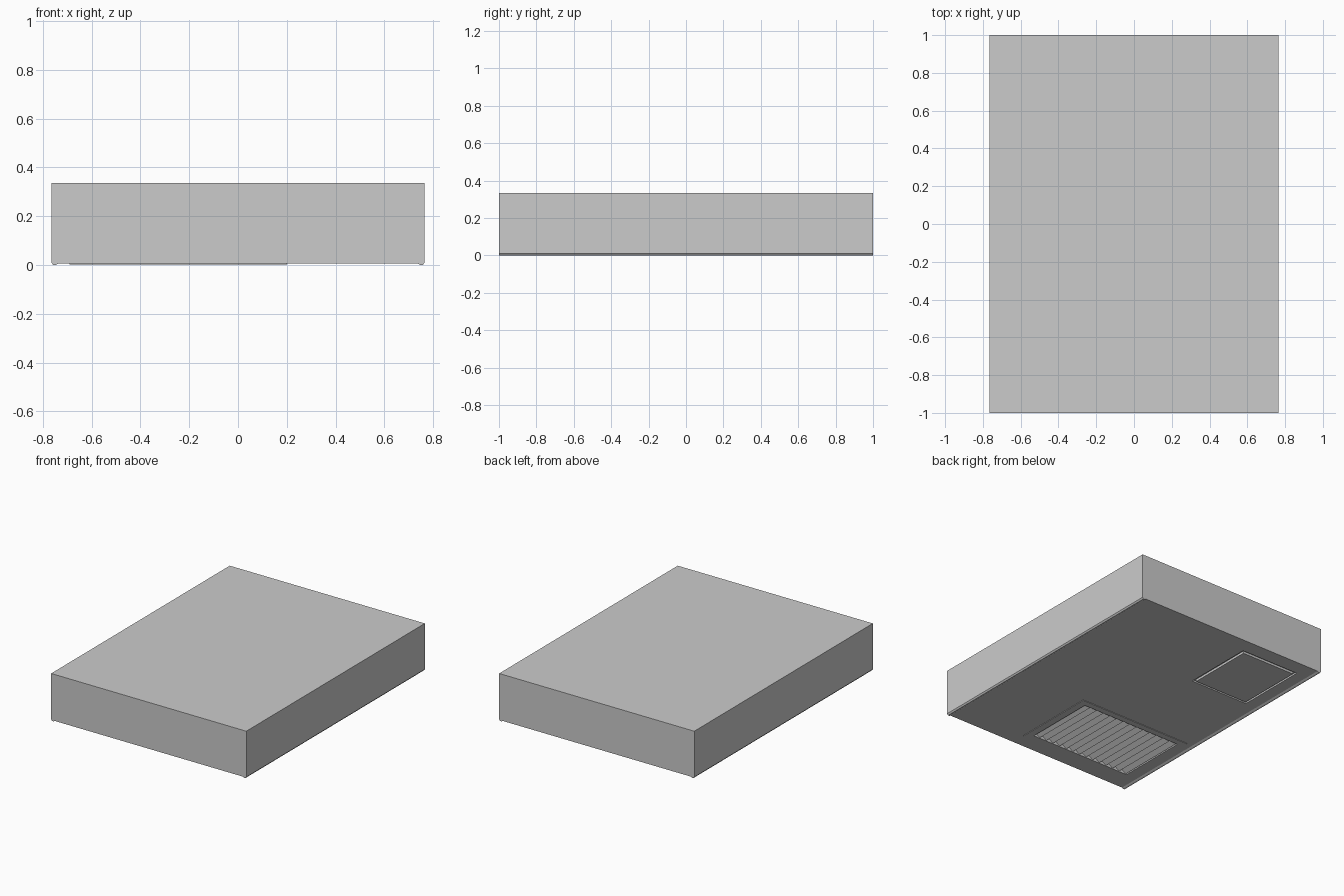
import bpy, bmesh, math
from mathutils import Matrix

if "Cube" in bpy.data.objects:
    bpy.data.objects.remove(bpy.data.objects["Cube"])

FLOOR = 0.006   # height of the flat underside


def finish(name, bm):
    bmesh.ops.recalc_face_normals(bm, faces=bm.faces)
    mesh = bpy.data.meshes.new(name)
    bm.to_mesh(mesh)
    bm.free()
    obj = bpy.data.objects.new(name, mesh)
    bpy.context.collection.objects.link(obj)
    return obj


def add_box(bm, x0, x1, y0, y1, z0, z1, tilt=0.0):
    m = (Matrix.Translation(((x0 + x1) / 2, (y0 + y1) / 2, (z0 + z1) / 2))
         @ Matrix.Rotation(tilt, 4, 'Y')
         @ Matrix.Diagonal((x1 - x0, y1 - y0, z1 - z0, 1)))
    bmesh.ops.create_cube(bm, size=1, matrix=m)


def add_frame(bm, x0, x1, y0, y1, wx, wy, z0, z1):
    add_box(bm, x0, x0 + wx, y0, y1, z0, z1)
    add_box(bm, x1 - wx, x1, y0, y1, z0, z1)
    add_box(bm, x0 + wx, x1 - wx, y0, y0 + wy, z0, z1)
    add_box(bm, x0 + wx, x1 - wx, y1 - wy, y1, z0, z1)


# Casing: cross-section with a small chamfered rail along each long side
half = [(0.765, 0.335), (0.765, 0.010), (0.757, 0.0), (0.747, 0.0), (0.736, FLOOR)]
profile = half + [(-x, z) for x, z in reversed(half)]
bm = bmesh.new()
face = bm.faces.new([bm.verts.new((x, -1, z)) for x, z in profile])
ext = bmesh.ops.extrude_face_region(bm, geom=[face])
bmesh.ops.translate(bm, vec=(0, 2, 0),
                    verts=[v for v in ext['geom'] if isinstance(v, bmesh.types.BMVert)])
casing = finish("casing", bm)

# Pockets in the underside for the vent and the access panel
bm = bmesh.new()
add_box(bm, -0.65, 0.145, -0.845, -0.325, -0.05, 0.045)
add_box(bm, -0.65, -0.19, 0.37, 0.89, -0.05, 0.018)
cutter = finish("pocket_cutter", bm)
cutter.hide_render = True
cutter.hide_viewport = True
mod = casing.modifiers.new("pockets", 'BOOLEAN')
mod.operation = 'DIFFERENCE'
mod.solver = 'EXACT'
mod.object = cutter

# Vent surround
bm = bmesh.new()
add_frame(bm, -0.69, 0.20, -0.89, -0.28, 0.045, 0.045, 0.002, 0.009)
finish("vent_frame", bm)

# Tilted vent slats running front to back
bm = bmesh.new()
count = 14
pitch = 0.795 / count
for i in range(count):
    x = -0.65 + (i + 0.5) * pitch
    add_box(bm, x - 0.022, x + 0.022, -0.845, -0.325, 0.017, 0.023,
            tilt=math.radians(-35))
finish("vent_slats", bm)

# Access panel, set in its pocket with a narrow groove around it
bm = bmesh.new()
add_box(bm, -0.632, -0.208, 0.388, 0.872, 0.002, 0.019)
finish("access_panel", bm)
